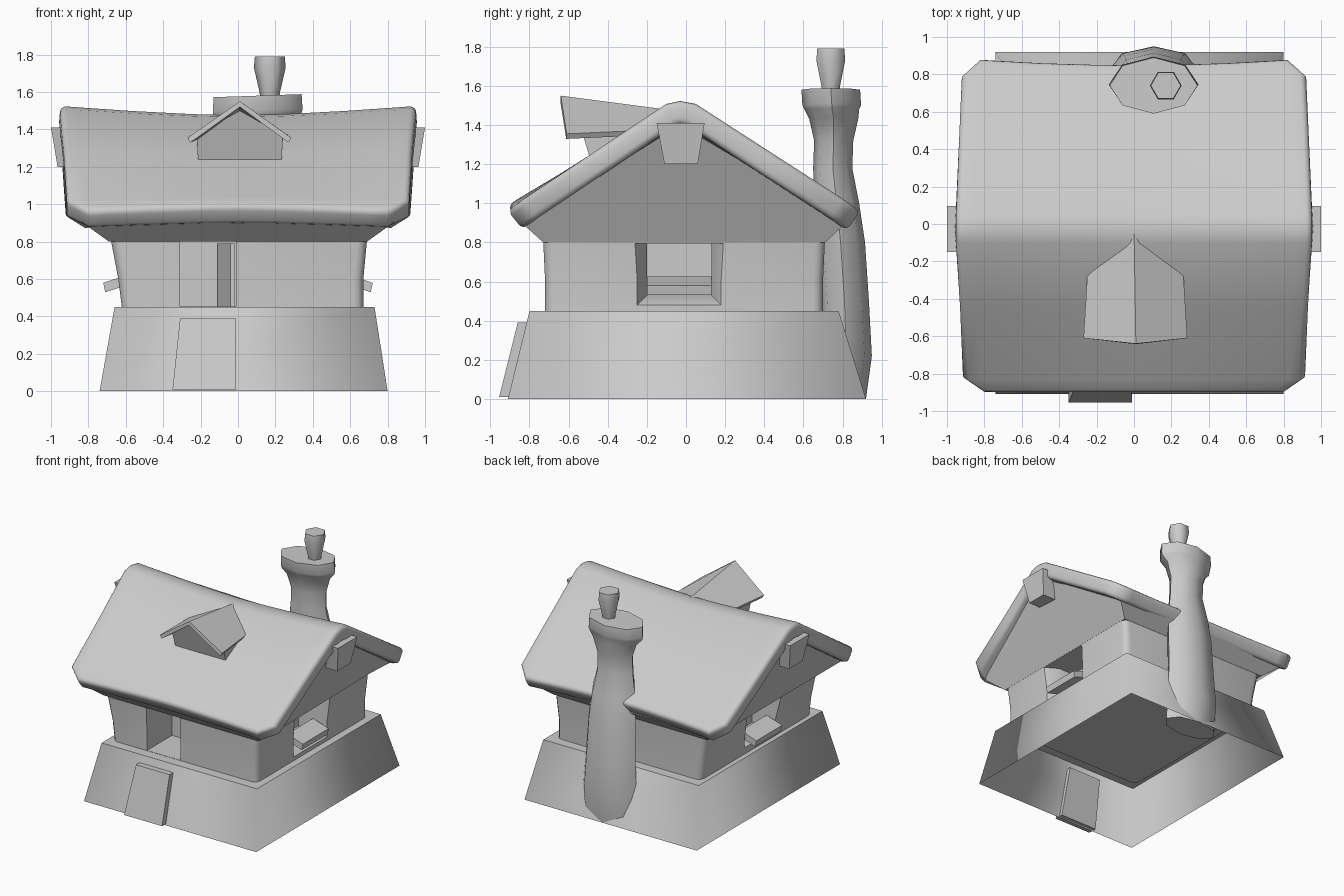
import bpy, bmesh, math
from mathutils import Vector

if "Cube" in bpy.data.objects:
    bpy.data.objects.remove(bpy.data.objects["Cube"])

stone = bpy.data.materials.new("plain_grey")
stone.use_nodes = True
GREY = (0.6, 0.6, 0.6, 1)
stone.diffuse_color = GREY
stone.node_tree.nodes["Principled BSDF"].inputs["Base Color"].default_value = GREY


def activate(ob):
    bpy.ops.object.select_all(action="DESELECT")
    ob.select_set(True)
    bpy.context.view_layer.objects.active = ob


def make(name, verts, faces, smooth=40, fix=True):
    me = bpy.data.meshes.new(name)
    me.from_pydata([tuple(v) for v in verts], [], faces)
    if fix:
        bm = bmesh.new()
        bm.from_mesh(me)
        bmesh.ops.recalc_face_normals(bm, faces=bm.faces)
        bm.to_mesh(me)
        bm.free()
    me.materials.append(stone)
    ob = bpy.data.objects.new(name, me)
    bpy.context.collection.objects.link(ob)
    if smooth:
        activate(ob)
        bpy.ops.object.shade_smooth_by_angle(angle=math.radians(smooth))
    return ob


def loft(name, rings, caps=True, smooth=40):
    n = len(rings[0])
    verts = [v for r in rings for v in r]
    faces = [(k * n + i, k * n + (i + 1) % n, (k + 1) * n + (i + 1) % n, (k + 1) * n + i)
             for k in range(len(rings) - 1) for i in range(n)]
    if caps:
        faces += [tuple(range(n)), tuple(range(len(verts) - n, len(verts)))]
    return make(name, verts, faces, smooth)


def rect(x0, x1, y0, y1, z):
    return [(x0, y0, z), (x1, y0, z), (x1, y1, z), (x0, y1, z)]


def oval(cx, cy, z, rx, ry, n, tilt=0.0):
    return [(cx + rx * math.cos(a), cy + ry * math.sin(a), z + tilt * math.cos(a))
            for a in (2 * math.pi * i / n for i in range(n))]


def cut(target, cutter):
    mod = target.modifiers.new("opening", "BOOLEAN")
    mod.object, mod.operation, mod.solver = cutter, "DIFFERENCE", "EXACT"
    activate(target)
    bpy.ops.object.modifier_apply(modifier=mod.name)
    bpy.data.objects.remove(cutter)


# Hollow sloping base, ledge and doorstep
loft("base_skirt", [rect(-.74, .80, -.91, .92, 0), rect(-.66, .73, -.80, .78, .45)], False, 120)
make("base_ledge", rect(-.66, .73, -.80, .78, .45), [(0, 1, 2, 3)], 0)
loft("doorstep", [rect(-.35, -.01, -.955, -.88, .01), rect(-.31, -.01, -.86, -.78, .39)])


# House walls with softened corners
def wall_ring(x0, x1, y0, y1, z, r=0.05):
    ring = []
    for cx, cy, start in ((x1 - r, y1 - r, 0), (x0 + r, y1 - r, 90),
                          (x0 + r, y0 + r, 180), (x1 - r, y0 + r, 270)):
        for step in (0, 30, 60, 90):
            a = math.radians(start + step)
            ring.append((cx + r * math.cos(a), cy + r * math.sin(a), z))
    return ring


walls = loft("walls", [wall_ring(-.62, .67, -.72, .70, .44), wall_ring(-.64, .67, -.72, .70, .6),
                       wall_ring(-.68, .69, -.73, .71, .81)])
cut(walls, loft("door_cutter", [rect(-.31, -.01, -.9, -.4, .452), rect(-.31, -.01, -.9, -.4, .8)]))
for s in (1, -1):
    # Window openings splay outward at the bottom and sides
    rings = [[(s * x, a, lo), (s * x, b, lo), (s * x, b, .795), (s * x, a, .795)]
             for x, a, b, lo in ((.45, -.2, .13, .53), (.59, -.2, .13, .53), (.72, -.28, .21, .45))]
    cut(walls, loft("window_cutter", rings))
    off = .02 if s > 0 else -.02
    loft("left_window_sill" if s > 0 else "right_window_sill",
         [[(s * x + off, y, z) for x, z in ((.56, .57), (.69, .53), (.70, .58), (.56, .625))]
          for y in (-.2, .13)])
activate(walls)
bpy.ops.object.shade_smooth_by_angle(angle=math.radians(40))

# Open door leaf
loft("door_leaf", [[(-.02, -.68, z), (-.04, -.68, z), (-.11, -.42, z), (-.09, -.42, z)]
                   for z in (.452, .79)])

# Loft space: sloping soffits and overhanging gables
soffit = []
for s in (-1, 1):
    soffit += [(s * .69, -.73, .80), (s * .69, .71, .80), (s * .83, .82, .90),
               (s * .91, -.03, 1.40), (s * .83, -.84, .90)]
loft("gable_loft", [soffit[:5], soffit[5:]], True, 30)

# Thick sagging roof: (y, ridge height, half width, sag towards the middle)
PROFILE = [(-.91, .96, .80, -.03), (-.83, 1.02, .915, -.02), (-.45, 1.275, .93, .01),
           (-.10, 1.51, .95, .045), (-.03, 1.525, .95, .05), (.05, 1.51, .95, .045),
           (.45, 1.25, .935, .01), (.80, 1.025, .92, -.01), (.89, .96, .82, -.02)]
COLS = (-1, -.9, -.6, -.25, 0, .25, .6, .9, 1)
roof_verts = []
for y, z, half, sag in PROFILE:
    for c in COLS:
        pull = .03 * (1 - c * c) if y > .7 else 0
        roof_verts.append((c * half, y - pull, z - sag * (1 - abs(c) ** 1.5)))
n = len(COLS)
roof_faces = [(r * n + i, r * n + i + 1, (r + 1) * n + i + 1, (r + 1) * n + i)
              for r in range(len(PROFILE) - 1) for i in range(n - 1)]
roof = make("roof", roof_verts, roof_faces, 0, fix=False)
thick = roof.modifiers.new("thickness", "SOLIDIFY")
thick.thickness, thick.offset = .12, -1
bev = roof.modifiers.new("rounded_rim", "BEVEL")
bev.width, bev.segments, bev.limit_method, bev.angle_limit = .03, 3, "ANGLE", math.radians(55)
activate(roof)
for m in ("thickness", "rounded_rim"):
    bpy.ops.object.modifier_apply(modifier=m)
bpy.ops.object.shade_smooth_by_angle(angle=math.radians(60))

# Ridge beam ends
for s, name in ((1, "left_ridge_beam"), (-1, "right_ridge_beam")):
    loft(name, [[(s * x, -.11, 1.20), (s * x, .06, 1.20), (s * (x + d), .095, 1.41),
                 (s * (x + d), -.15, 1.41)] for x, d in ((.8, 0), (.965, .035))])

# Dormer body and its folded roof
section = ((-.21, 1.16), (.23, 1.16), (.24, 1.37), (.01, 1.50), (-.22, 1.37))
loft("dormer_body", [[(x, -.47 - .3 * (z - 1.16), z) for x, z in section],
                     [(x, -.1, z - .03) for x, z in section]], True, 30)
dormer = make("dormer_roof",
              [(-.27, -.61, 1.355), (.01, -.64, 1.55), (.285, -.61, 1.355),
               (-.25, -.28, 1.37), (0, -.03, 1.47), (.265, -.28, 1.37)],
              [(0, 1, 4, 3), (1, 2, 5, 4)], 0, fix=False)
for v in dormer.data.polygons:
    if v.normal.z < 0:
        v.flip()
dm = dormer.modifiers.new("thickness", "SOLIDIFY")
dm.thickness, dm.offset = .03, -1
activate(dormer)
bpy.ops.object.modifier_apply(modifier=dm.name)

# Chimney stack: (z, y centre, x radius, y radius)
STACK = [(0, .80, .24, .12), (.22, .82, .24, .13), (.5, .81, .22, .125), (.8, .79, .21, .125),
         (1.0, .77, .19, .115), (1.18, .75, .155, .10), (1.32, .755, .155, .10),
         (1.43, .755, .19, .125), (1.48, .745, .235, .14), (1.5, .745, .24, .15),
         (1.58, .74, .235, .15)]
loft("chimney_stack", [oval(.105, cy, z, rx, ry, 8, .008 if z > 1.4 else 0)
                       for z, cy, rx, ry in STACK], True, 50)

# Chimney pot
loft("chimney_pot", [oval(.17, .74, z, r, r, 6)
                     for z, r in ((1.56, .05), (1.6, .055), (1.73, .085), (1.79, .08))], True, 65)
